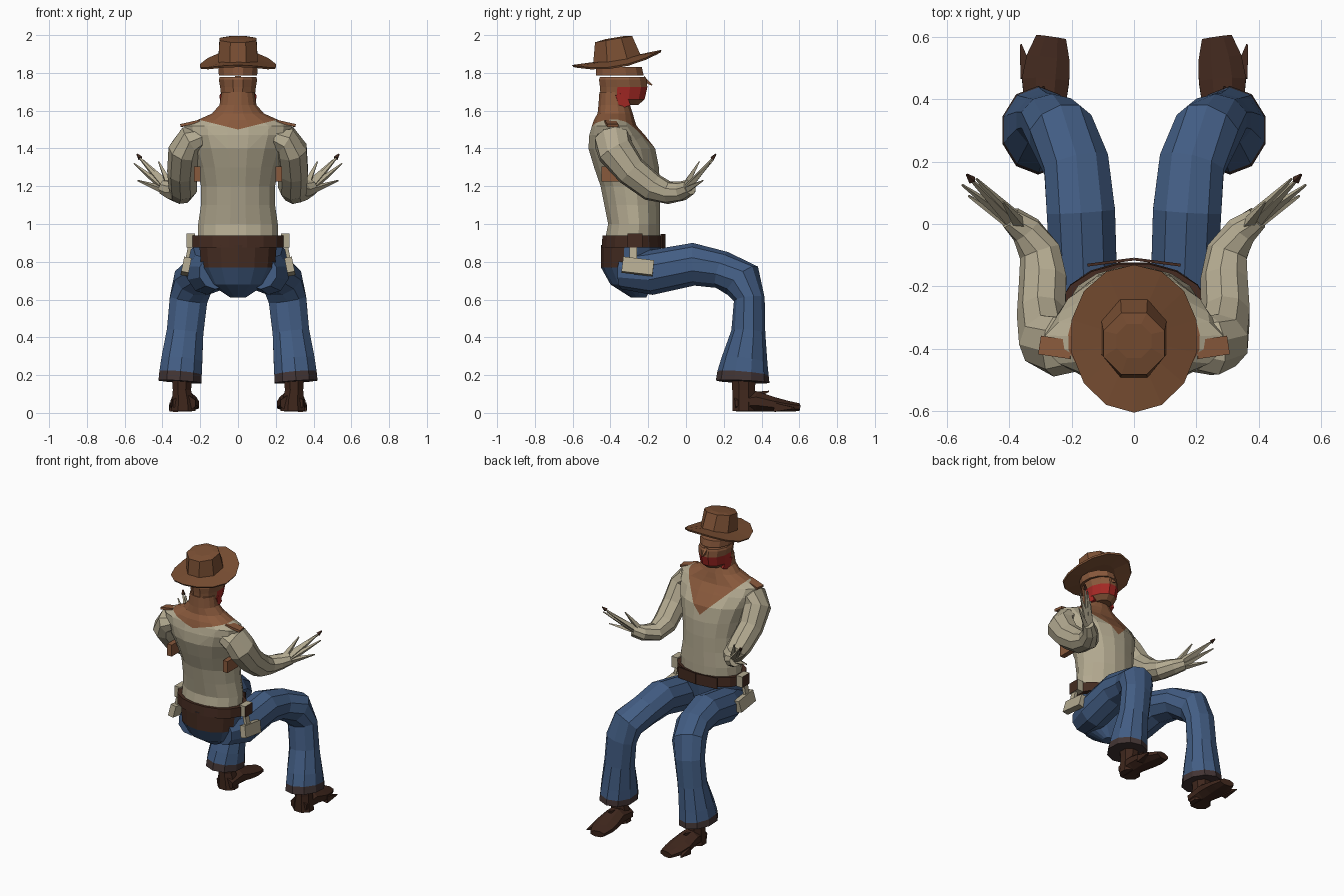
import bpy, bmesh, math
from mathutils import Vector

if "Cube" in bpy.data.objects:
    bpy.data.objects.remove(bpy.data.objects["Cube"], do_unlink=True)


def material(name, rgb):
    m = bpy.data.materials.new(name)
    m.use_nodes = True
    m.diffuse_color = (*rgb, 1)
    m.node_tree.nodes["Principled BSDF"].inputs["Base Color"].default_value = (*rgb, 1)
    return m


SHIRT = material("cream cloth", (.45, .40, .28))
SKIN = material("tan skin", (.25, .10, .045))
HAT = material("brown felt", (.20, .08, .034))
DENIM = material("blue denim", (.055, .11, .23))
CUFF = material("dark hem", (.055, .035, .034))
BELT = material("dark leather", (.058, .024, .015))
BOOT = material("boot leather", (.05, .02, .012))
RED = material("red cloth", (.38, .022, .018))


def finish(name, bm, mats, rule=None):
    bmesh.ops.recalc_face_normals(bm, faces=bm.faces)
    for f in bm.faces:
        f.material_index = rule(f.calc_center_median()) if rule else 0
    me = bpy.data.meshes.new(name)
    bm.to_mesh(me)
    bm.free()
    for m in mats:
        me.materials.append(m)
    ob = bpy.data.objects.new(name, me)
    bpy.context.collection.objects.link(ob)
    return ob


def loft(rings, sides=10, flat=False, side=1):
    """Elliptical rings (x, y, z, rx, ry), level or square to their path."""
    bm = bmesh.new()
    pts = [Vector((r[0] * side, r[1], r[2])) for r in rings]
    loops = []
    for i, p in enumerate(pts):
        t = Vector((0, 0, 1))
        if not flat:
            t = (pts[min(i + 1, len(pts) - 1)] - pts[max(i - 1, 0)]).normalized()
        u = Vector((1, 0, 0))
        u = (u - t * u.dot(t)).normalized()
        v = t.cross(u)
        angles = [2 * math.pi * (k + .5) / sides for k in range(sides)]
        loops.append([bm.verts.new(p + u * rings[i][3] * math.cos(a) + v * rings[i][4] * math.sin(a))
                      for a in angles])
    for a, b in zip(loops, loops[1:]):
        for k in range(sides):
            n = (k + 1) % sides
            bm.faces.new((a[k], a[n], b[n], b[k]))
    bm.faces.new(loops[0])
    bm.faces.new(loops[-1])
    return bm


def spike(name, p, q, r, mat, side):
    finish(name, loft([(*p, r, r), (*q, .004, .004)], 4, side=side), [mat])


def box(name, loc, size, mats, rot=(0, 0, 0), rule=None):
    bm = bmesh.new()
    bmesh.ops.create_cube(bm, size=1)
    ob = finish(name, bm, mats, rule)
    ob.location, ob.scale, ob.rotation_euler = loc, size, rot


# Torso, neck and open collar cut along V-shaped lines
bm = loft([(0, -.285, .90, .215, .15), (0, -.275, 1.0, .215, .14), (0, -.285, 1.1, .2, .15),
           (0, -.295, 1.2, .2, .16), (0, -.315, 1.3, .22, .175), (0, -.34, 1.4, .255, .18),
           (0, -.365, 1.47, .285, .15), (0, -.38, 1.52, .29, .12), (0, -.38, 1.55, .22, .11),
           (0, -.375, 1.585, .14, .095), (0, -.38, 1.63, .1, .085), (0, -.38, 1.70, .088, .08)], 16, True)
for base, slope in ((1.34, 1.0), (1.5, .25)):
    for s in (-1, 1):
        bmesh.ops.bisect_plane(bm, geom=bm.verts[:] + bm.edges[:] + bm.faces[:],
                               plane_co=(0, 0, base), plane_no=(-slope * s, 0, 1))


def collar(c):
    line = 1.34 + abs(c.x) if c.y > -.36 else 1.5 + .25 * abs(c.x)
    return 1 if c.z > line else 0


finish("torso", bm, [SHIRT, SKIN], collar)

# Head with a cloth over the lower face, and a separate brow band
finish("head", loft([(0, -.34, 1.63, .06, .09), (0, -.335, 1.66, .09, .12), (0, -.33, 1.725, .098, .13),
                     (0, -.335, 1.765, .105, .13), (0, -.335, 1.778, .1, .125)], 12, True),
       [SKIN, RED], lambda c: 1 if 1.66 < c.z < 1.725 and c.y > -.36 else 0)
finish("brow_band", loft([(0, -.35, 1.787, .105, .13), (0, -.355, 1.832, .108, .125)], 12, True), [SKIN])
spike("nose", (0, -.23, 1.77), (0, -.18, 1.735), .022, SKIN, 1)
for s, n in ((1, "left_"), (-1, "right_")):
    box(n + "bandana_tail", (.08 * s, -.335, 1.655), (.02, .06, .075), [RED], (.3, 0, .2 * s))

# Hat: drooping brim and a faceted, closed crown
brim = loft([(0, 0, -.012, .1, .13), (0, 0, 0, .2, .235), (0, 0, .012, .205, .24),
             (0, 0, .008, .1, .12)], 14, True)
for v in brim.verts:
    v.co.z -= 1.1 * v.co.x ** 2
crown = loft([(0, 0, -.005, .113, .14), (0, 0, .11, .106, .108), (0, .01, .117, .06, .06)], 8, True)
for name, part in (("hat_brim", brim), ("hat_crown", crown)):
    ob = finish(name, part, [HAT])
    ob.location, ob.rotation_euler = (0, -.365, 1.87), (math.radians(9.6), 0, 0)

# Pelvis with leather back panel, belt and front plate
finish("pelvis", loft([(0, -.25, .61, .04, .04), (0, -.29, .68, .15, .11), (0, -.3, .77, .2, .15),
                       (0, -.29, .89, .21, .16)], 14, True),
       [DENIM, BELT], lambda c: 1 if c.z > .77 and c.y < -.33 else 0)
finish("belt", loft([(0, -.285, .875, .245, .165), (0, -.285, .94, .245, .16)], 16, True), [BELT])
for s in (-1, 1):
    box("belt_front_plate", (.075 * s, -.122, .91), (.15, .009, .075), [BELT], (0, 0, -.13 * s))

fingers = [((.365, .00, 1.21), (.42, .07, 1.33)), ((.38, .02, 1.21), (.505, .145, 1.34)),
           ((.39, .01, 1.20), (.53, .15, 1.36)), ((.39, .01, 1.19), (.55, .125, 1.32)),
           ((.39, .00, 1.18), (.53, .09, 1.23))]

for s, n in ((1, "left_"), (-1, "right_")):
    # Sleeve and gloved hand
    finish(n + "arm", loft([(.19, -.39, 1.45, .06, .085), (.25, -.39, 1.445, .08, .1),
                            (.285, -.375, 1.39, .085, .1), (.295, -.29, 1.28, .08, .085),
                            (.29, -.18, 1.195, .078, .077), (.3, -.09, 1.165, .068, .06),
                            (.345, -.02, 1.175, .052, .052), (.395, .02, 1.195, .038, .042)], 9, side=s), [SHIRT])
    for p, q in fingers:
        spike(n + "finger", p, q, .023, SHIRT, s)
    spike(n + "fingertip", (.518, .14, 1.348), (.535, .158, 1.37), .014, BELT, s)
    # Bare patches at the shoulder and below the armpit
    box(n + "shoulder_patch", (.25 * s, -.395, 1.533), (.105, .06, .015), [SKIN], (0, .22 * s, .15 * s))
    box(n + "side_patch", (.215 * s, -.39, 1.265), (.035, .115, .08), [SKIN])
    # Belt pouch with leather outside, strap and hip holster
    box(n + "pouch", (.25 * s, -.27, .912), (.045, .08, .075), [SHIRT, BELT],
        rule=lambda c: 1 if c.x * s > .4 else 0)
    box(n + "holster_strap", (.262 * s, -.28, .845), (.02, .04, .1), [SHIRT], (0, -.2 * s, 0))
    box(n + "holster", (.275 * s, -.255, .775), (.04, .165, .08), [SHIRT], (-.12, -.2 * s, 0))
    # Flared trouser leg with dark hem
    finish(n + "leg", loft([(.12, -.34, .745, .09, .09), (.16, -.19, .742, .112, .118),
                            (.17, .04, .787, .115, .113), (.185, .19, .757, .11, .1),
                            (.235, .3, .70, .11, .11), (.262, .335, .6, .105, .082),
                            (.28, .33, .43, .102, .09), (.297, .31, .28, .114, .122),
                            (.304, .302, .21, .118, .136), (.307, .3, .165, .12, .142)], 10, side=s),
           [DENIM, CUFF], lambda c: 1 if c.z < .215 else 0)
    # Boot shaft, foot and ragged toes
    finish(n + "boot_shaft", loft([(.29, .305, .01, .07, .065), (.292, .305, .07, .062, .065),
                                   (.297, .305, .12, .052, .065), (.295, .305, .2, .06, .07)], 8, True, s), [BOOT])
    finish(n + "boot_foot", loft([(.285, .26, .05, .065, .045), (.285, .37, .062, .07, .058),
                                  (.283, .46, .046, .082, .042), (.275, .53, .036, .075, .032),
                                  (.265, .598, .03, .052, .022)], 8, side=s), [BOOT])
    spike(n + "outer_toe", (.34, .47, .03), (.362, .575, .025), .034, BOOT, s)
    spike(n + "boot_tongue", (.29, .36, .09), (.29, .44, .115), .03, BOOT, s)
